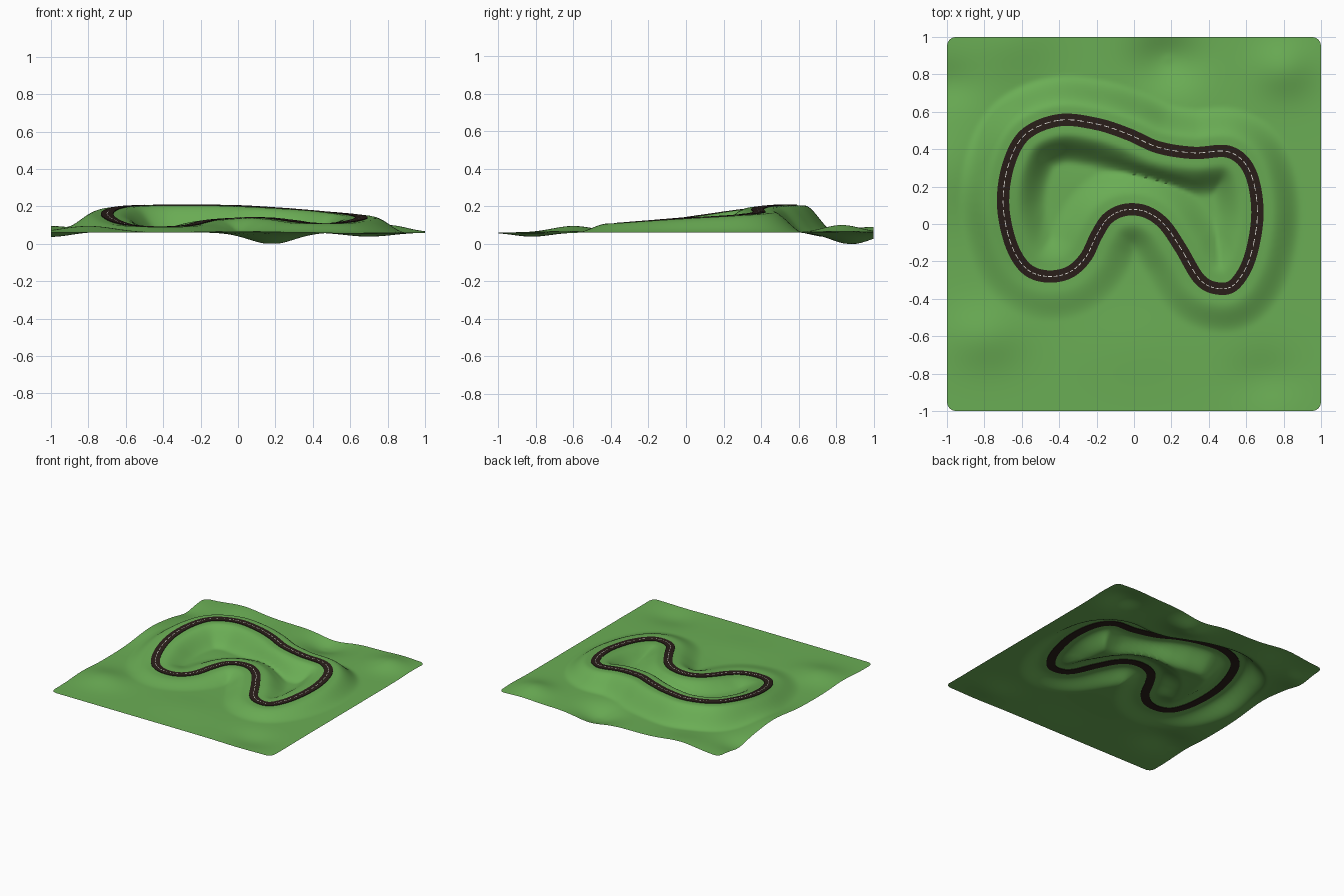
import bpy, bmesh, math
from mathutils import Vector, kdtree

if "Cube" in bpy.data.objects:
    bpy.data.objects.remove(bpy.data.objects["Cube"])


def material(name, rgb):
    m = bpy.data.materials.new(name)
    m.diffuse_color = (*rgb, 1)
    m.use_nodes = True
    m.node_tree.nodes["Principled BSDF"].inputs["Base Color"].default_value = m.diffuse_color
    return m


def add_object(name, bm, mat):
    me = bpy.data.meshes.new(name)
    bm.normal_update()
    bm.to_mesh(me)
    bm.free()
    me.materials.append(mat)
    ob = bpy.data.objects.new(name, me)
    bpy.context.collection.objects.link(ob)
    return ob


def smooth(ob, angle):
    bpy.ops.object.select_all(action='DESELECT')
    ob.select_set(True)
    bpy.context.view_layer.objects.active = ob
    bpy.ops.object.shade_smooth_by_angle(angle=math.radians(angle))


# Track centreline: x, y, height
KEYS = [Vector(p) for p in [
    (-.40, .555, .205), (-.20, .535, .205), (-.03, .48, .203), (.13, .41, .195),
    (.32, .38, .182), (.51, .385, .165), (.62, .28, .152), (.66, .06, .138),
    (.62, -.18, .122), (.54, -.32, .110), (.45, -.345, .107), (.35, -.295, .112),
    (.25, -.13, .126), (.16, .00, .136), (.06, .067, .138), (-.05, .075, .133),
    (-.14, .03, .125), (-.20, -.06, .112), (-.26, -.18, .097), (-.35, -.26, .09),
    (-.47, -.28, .09), (-.58, -.235, .099), (-.66, -.10, .122), (-.70, .11, .155),
    (-.67, .32, .183), (-.58, .48, .20)]]


def spline(t):
    n = len(KEYS)
    i = int(t * n)
    u = t * n - i
    a, b, c, d = (KEYS[(i + k) % n] for k in (-1, 0, 1, 2))
    return .5 * (2 * b + (c - a) * u + (2 * a - 5 * b + 4 * c - d) * u * u
                 + (3 * b - a - 3 * c + d) * u ** 3)


N = 320
PATH = [spline(i / N) for i in range(N)]


def side(i):
    t = PATH[(i + 1) % N] - PATH[i - 1]
    return Vector((-t.y, t.x, 0)).normalized()


tree = kdtree.KDTree(N)
for i, p in enumerate(PATH):
    tree.insert((p.x, p.y, 0), i)
tree.balance()

# Gentle hills and dips: x, y, x radius, y radius, height
HILLS = [(.18, .88, .17, .15, -.062), (.80, .83, .15, .14, .04),
         (.70, -.82, .18, .14, -.022), (-1, .30, .2, .25, .035),
         (-1, .75, .15, .12, -.025), (-.65, 1, .2, .2, .03),
         (-.80, -.60, .2, .16, .035), (0, -.65, .3, .2, .008),
         (-.1, .25, .3, .12, .01)]


def ground(x, y):
    z = .06
    for hx, hy, rx, ry, h in HILLS:
        z += h * math.exp(-((x - hx) / rx) ** 2 - ((y - hy) / ry) ** 2)
    d = tree.find((x, y, 0))[2]
    if d < .25:
        total = weight = 0
        for _, i, r in tree.find_range((x, y, 0), d + .12):
            w = 1 / (r * r + .0002) ** 2
            total += w * PATH[i].z
            weight += w
        s = min(max((d - .07) / .17, 0), 1)
        z += (total / weight - z) * (1 - s * s * (3 - 2 * s))
    return max(z, 0)


# Terrain sheet with slightly rounded corners
bm = bmesh.new()
bmesh.ops.create_grid(bm, x_segments=130, y_segments=130, size=1)
R = .05
for v in bm.verts:
    x, y = v.co.x, v.co.y
    cx, cy = abs(x) - (1 - R), abs(y) - (1 - R)
    if cx > 0 and cy > 0:
        k = max(cx, cy) / math.hypot(cx, cy)
        x = math.copysign(1 - R + cx * k, x)
        y = math.copysign(1 - R + cy * k, y)
    v.co = (x, y, ground(x, y))
terrain = add_object("terrain", bm, material("grass", (.145, .42, .09)))
smooth(terrain, 60)

# Road slab swept along the centreline
bm = bmesh.new()
W, T = .033, .004
rings = []
for i, p in enumerate(PATH):
    s = side(i)
    rings.append([bm.verts.new(p + s * a * W + Vector((0, 0, b * T)))
                  for a, b in ((-1, -1), (1, -1), (1, 1), (-1, 1))])
for i in range(N):
    a, b = rings[i], rings[(i + 1) % N]
    for k in range(4):
        bm.faces.new((a[k], b[k], b[(k + 1) % 4], a[(k + 1) % 4]))
bmesh.ops.recalc_face_normals(bm, faces=bm.faces[:])
road = add_object("road", bm, material("asphalt", (.023, .013, .010)))
smooth(road, 40)

# Dashed centre line
bm = bmesh.new()
for i in range(0, N, 3):
    quad = []
    for j, a in ((i, 1), (i, -1), ((i + 2) % N, -1), ((i + 2) % N, 1)):
        quad.append(bm.verts.new(PATH[j] + side(j) * a * .002 + Vector((0, 0, T + .001))))
    bm.faces.new(quad)
add_object("centre_dashes", bm, material("paint", (.8, .8, .75)))
